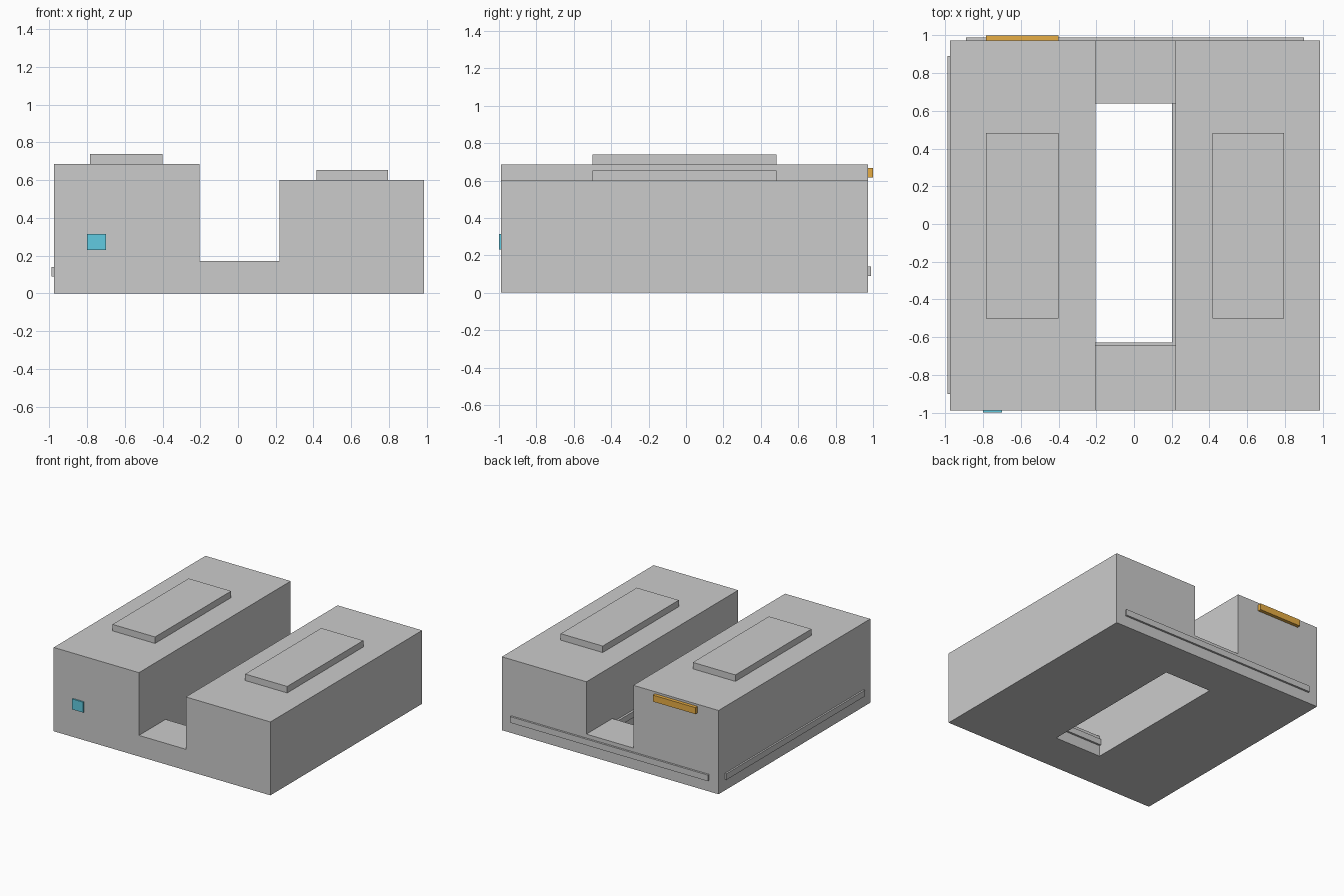
import bpy, bmesh

if "Cube" in bpy.data.objects:
    bpy.data.objects.remove(bpy.data.objects["Cube"])


def extrude(name, pts, depth):
    """Closed prism from a 3D outline swept along the depth vector."""
    bm = bmesh.new()
    face = bm.faces.new([bm.verts.new(p) for p in pts])
    new = bmesh.ops.extrude_face_region(bm, geom=[face])["geom"]
    bmesh.ops.translate(bm, vec=depth,
                        verts=[v for v in new if isinstance(v, bmesh.types.BMVert)])
    bmesh.ops.recalc_face_normals(bm, faces=bm.faces)
    mesh = bpy.data.meshes.new(name)
    bm.to_mesh(mesh)
    bm.free()
    ob = bpy.data.objects.new(name, mesh)
    bpy.context.collection.objects.link(ob)
    return ob


def box(name, x, y, z, mat=None):
    pts = [(x[0], y[0], z[0]), (x[1], y[0], z[0]), (x[1], y[1], z[0]), (x[0], y[1], z[0])]
    ob = extrude(name, pts, (0, 0, z[1] - z[0]))
    if mat:
        ob.data.materials.append(mat)
    return ob


def colour(name, rgb):
    mat = bpy.data.materials.new(name)
    mat.diffuse_color = (*rgb, 1)
    mat.use_nodes = True
    mat.node_tree.nodes["Principled BSDF"].inputs["Base Color"].default_value = mat.diffuse_color
    return mat


X0, X1, Y0, Y1 = -0.975, 0.985, -0.988, 0.972   # outer walls
VX0, VX1, VY0, VY1 = -0.204, 0.22, -0.645, 0.638  # central opening
HL, HR, HC = 0.685, 0.60, 0.172                  # block and link heights

# Twin blocks: stepped outline, step lies inside the channel
outline = [(X0, 0), (X1, 0), (X1, HR), (0, HR), (0, HL), (X0, HL)]
body = extrude("twin_block_body", [(x, Y0, z) for x, z in outline], (0, Y1 - Y0, 0))

# Channel and floor opening, cut in one go to leave the two low links
cut = [(-1.2, HC), (VY0, HC), (VY0, -0.2), (VY1, -0.2), (VY1, HC),
       (1.2, HC), (1.2, 1), (-1.2, 1)]
cutter = extrude("channel_cutter", [(VX0, y, z) for y, z in cut], (VX1 - VX0, 0, 0))
cutter.hide_render = True
mod = body.modifiers.new("channel", "BOOLEAN")
mod.operation, mod.solver, mod.object = "DIFFERENCE", "EXACT", cutter
bpy.context.view_layer.objects.active = body
bpy.ops.object.modifier_apply(modifier=mod.name)
bpy.data.objects.remove(cutter)

# Raised roof slabs
for name, x, h in (("left_roof_slab", (-0.785, -0.40), HL),
                   ("right_roof_slab", (0.415, 0.795), HR)):
    box(name, x, (-0.50, 0.483), (h, h + 0.053))

# Thin base rails on the outer walls and inside the opening
rail = (0.09, 0.14)
box("back_rail", (-0.89, 0.90), (Y1, Y1 + 0.016), rail)
box("left_rail", (X0 - 0.014, X0), (-0.90, 0.89), rail)
box("opening_side_rail", (VX1 - 0.018, VX1), (VY0, VY1), rail)
box("opening_front_rail", (VX0, VX1 - 0.018), (VY0, VY0 + 0.016), rail)

# Coloured sign and window
box("back_sign", (-0.785, -0.40), (Y1, 1.0), (0.615, 0.668),
    colour("orange", (0.80, 0.42, 0.06)))
box("front_window", (-0.80, -0.70), (-1.0, Y0), (0.23, 0.315),
    colour("cyan", (0.12, 0.60, 0.75)))
